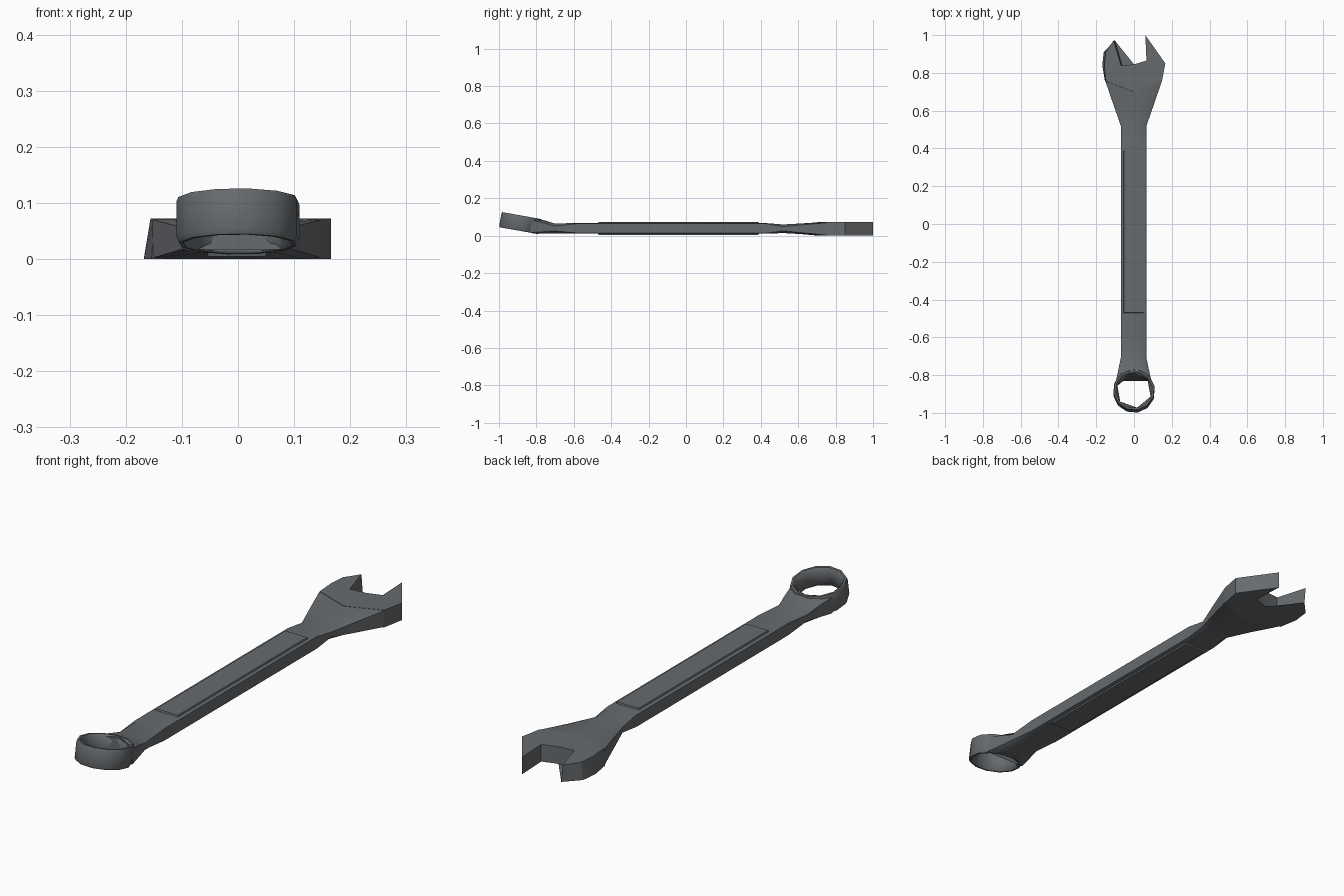
import bpy, bmesh, math
from mathutils import Matrix, Vector

if "Cube" in bpy.data.objects:
    bpy.data.objects.remove(bpy.data.objects["Cube"], do_unlink=True)

steel = bpy.data.materials.new("dark steel")
steel.use_nodes = True
STEEL = (0.135, 0.145, 0.155, 1)
steel.diffuse_color = STEEL
steel.node_tree.nodes["Principled BSDF"].inputs["Base Color"].default_value = STEEL


def finish(name, bm, angle=35):
    bmesh.ops.recalc_face_normals(bm, faces=bm.faces)
    mesh = bpy.data.meshes.new(name)
    bm.to_mesh(mesh)
    bm.free()
    mesh.materials.append(steel)
    obj = bpy.data.objects.new(name, mesh)
    bpy.context.collection.objects.link(obj)
    bpy.ops.object.select_all(action="DESELECT")
    obj.select_set(True)
    bpy.context.view_layer.objects.active = obj
    bpy.ops.object.shade_smooth_by_angle(angle=math.radians(angle))
    return obj


def bridge(bm, a, b):
    n = len(a)
    for i in range(n):
        j = (i + 1) % n
        bm.faces.new((a[i], a[j], b[j], b[i]))


# Shaft with both necks: chamfered sections lofted along y
# (y, half width, bottom, top, chamfer, sweep of the section with |x|)
stations = [
    (-0.785, 0.094, 0.013, 0.088, 0.004, -0.5),
    (-0.750, 0.080, 0.011, 0.080, 0.010, -0.2),
    (-0.705, 0.067, 0.012, 0.066, 0.014, 0),
    (-0.580, 0.067, 0.011, 0.067, 0.003, 0),
    (0.430, 0.067, 0.011, 0.067, 0.003, 0),
    (0.520, 0.068, 0.014, 0.060, 0.012, 0),
    (0.610, 0.103, 0.009, 0.065, 0.007, 0.1),
    (0.700, 0.150, 0.001, 0.071, 0.001, 0.38),
]
bm = bmesh.new()
loops = []
for y, w, low, high, cham, sweep in stations:
    top = [(f * w, high - (cham if abs(f) == 1 else 0)) for f in (-1, -0.78, 0, 0.78, 1)]
    bottom = [(x, low + high - z) for x, z in reversed(top)]
    loops.append([bm.verts.new((x - 0.002, y + sweep * abs(x), z)) for x, z in top + bottom])
for a, b in zip(loops, loops[1:]):
    bridge(bm, a, b)
bm.faces.new(loops[0])
bm.faces.new(loops[-1])
finish("shaft", bm)

# Raised grip panels on both faces of the shaft
for name, z, inset_z in (("top_panel", 0.064, 0.073), ("bottom_panel", 0.014, 0.005)):
    bm = bmesh.new()
    rings = []
    for half, height in ((0.054, z), (0.051, inset_z)):
        rings.append([bm.verts.new((sx * half - 0.002, -0.04 + sy * (half + 0.377), height))
                      for sx, sy in ((-1, -1), (1, -1), (1, 1), (-1, 1))])
    bridge(bm, *rings)
    bm.faces.new(rings[0])
    bm.faces.new(rings[1])
    finish(name, bm)

# Open jaw: flat plate with an angled slot; the third value leans the wall outward below
outline = [
    (0, 0.70, 0), (0.148, 0.757, 0), (0.166, 0.85, 0), (0.060, 1.0, 0),
    (0.066, 0.865, 0), (0.0, 0.845, 0), (-0.068, 0.838, 0.006), (-0.108, 0.972, 0.006),
    (-0.150, 0.91, -0.010), (-0.156, 0.84, -0.012), (-0.150, 0.757, -0.004),
]
bm = bmesh.new()
lower = [bm.verts.new((x + lean, y, 0)) for x, y, lean in outline]
upper = [bm.verts.new((x, y, 0.072)) for x, y, lean in outline]
bridge(bm, lower, upper)
for cap in (bm.faces.new(lower), bm.faces.new(upper)):
    bmesh.ops.triangulate(bm, faces=[cap])
finish("open_jaw", bm, 25)

# Box ring: twelve-sided outside, six-sided bore with chamfered rims, tilted upward
SIDES = 12
HEX = 0.095
bm = bmesh.new()
profile = [(0.106, -0.041, False), (0.111, -0.032, False), (0.111, 0.034, False),
           (0.108, 0.041, False), (0.099, 0.041, False), (HEX, 0.028, True),
           (HEX, -0.028, True), (0.099, -0.041, False)]
loops = []
for radius, z, hexagonal in profile:
    loop = []
    for i in range(SIDES):
        a = math.radians(10) + math.tau * i / SIDES
        r = radius * math.cos(math.pi / 6) if hexagonal and i % 2 == 0 else radius
        loop.append(bm.verts.new((r * math.cos(a), r * math.sin(a), z)))
    loops.append(loop)
for i, loop in enumerate(loops):
    bridge(bm, loop, loops[(i + 1) % len(loops)])
tilt = Matrix.Translation(Vector((0, -0.885, 0.067))) @ Matrix.Rotation(math.radians(-10), 4, "X")
bm.transform(tilt)
finish("box_ring", bm, 40)
